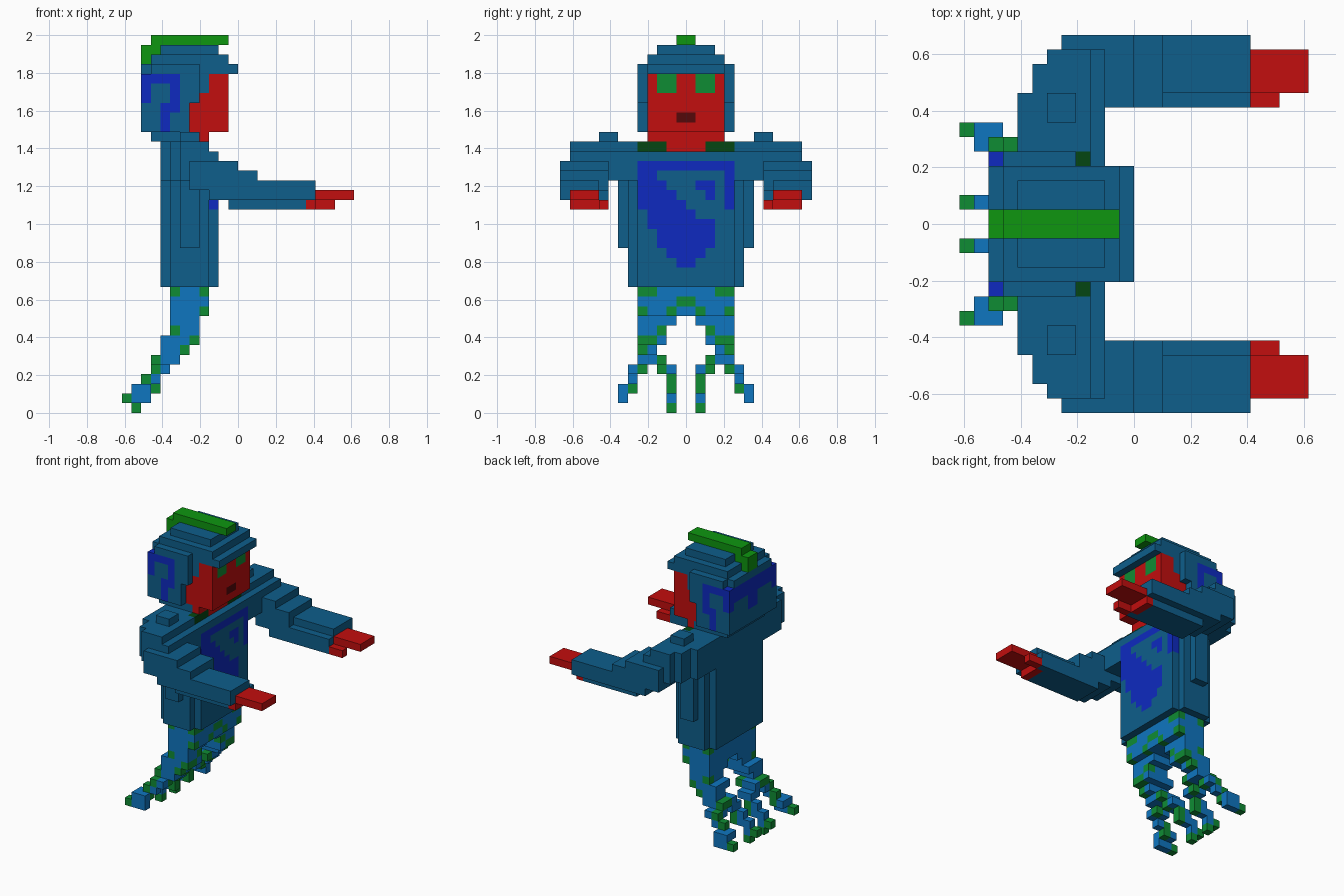
import bpy, bmesh, math
from mathutils import Vector

if "Cube" in bpy.data.objects:
    bpy.data.objects.remove(bpy.data.objects["Cube"], do_unlink=True)

U = 2 / 39  # edge of one block


def linear(c):
    c /= 255
    return c / 12.92 if c <= 0.04045 else ((c + 0.055) / 1.055) ** 2.4


COLOURS = {
    "steel_blue": (14, 94, 139),
    "deep_blue": (14, 42, 192),
    "bright_blue": (15, 118, 192),
    "leaf_green": (15, 140, 52),
    "crest_green": (14, 150, 16),
    "dark_green": (5, 70, 18),
    "red": (194, 14, 14),
    "maroon": (85, 8, 10),
}
MATS = {}
for name, rgb in COLOURS.items():
    m = bpy.data.materials.new(name)
    m.use_nodes = True
    col = tuple(linear(c) for c in rgb) + (1,)
    m.diffuse_color = col
    bsdf = m.node_tree.nodes["Principled BSDF"]
    bsdf.inputs["Base Color"].default_value = col
    bsdf.inputs["Roughness"].default_value = 0.8
    MATS[name] = m
INDEX = {n: i for i, n in enumerate(COLOURS)}

cells = {}  # (x, y, z) block -> [part, colour]


def span(x, y, z, mirror):
    for i in range(*x):
        for j in range(*y):
            for k in range(*z):
                yield i, j, k, ""
                if mirror:
                    yield i, -1 - j, k, "m"


def fill(part, colour, x, y, z, split=False):
    """Fill a box of blocks, mirrored across the middle plane."""
    for i, j, k, side in span(x, y, z, True):
        name = part + ("_front" if side else "_back") if split else part
        cells.setdefault((i, j, k), [name, colour])


def paint(colour, x, y, z, mirror=True):
    """Recolour blocks that are already filled."""
    for i, j, k, _ in span(x, y, z, mirror):
        if (i, j, k) in cells:
            cells[i, j, k][1] = colour


# Crest
for x, z in (((-9, -1), 38), ((-10, -8), 37), ((-10, -9), 36)):
    fill("crest", "crest_green", x, (0, 1), (z, z + 1))

# Cap, stepped
fill("cap", "steel_blue", (-8, -2), (0, 3), (37, 38))
fill("cap", "steel_blue", (-9, -1), (0, 4), (36, 37))
fill("cap", "steel_blue", (-10, 0), (0, 4), (35, 36))
fill("cap", "steel_blue", (-9, -4), (4, 5), (35, 36))

# Hood around the head
for x1, z in ((-4, (33, 35)), (-4, (32, 33)), (-5, (29, 32))):
    fill("hood", "steel_blue", (-10, x1), (0, 5), z)
fill("hood", "steel_blue", (-4, -3), (0, 4), (33, 35))
fill("hood", "steel_blue", (-9, -4), (0, 4), (28, 29))
# hood markings: sides, then back
for x, z in (((-10, -6), (34, 35)), ((-10, -9), (32, 34)),
             ((-7, -6), (31, 34)), ((-8, -7), (29, 32))):
    paint("deep_blue", x, (4, 5), z)
paint("deep_blue", (-10, -9), (0, 4), (33, 35))
paint("deep_blue", (-10, -9), (0, 1), (31, 33))

# Face with eyes and mouth
fill("face", "red", (-5, -1), (0, 4), (29, 35))
fill("face", "red", (-4, -3), (0, 4), (28, 29))
fill("face", "red", (-4, -3), (0, 2), (27, 28))
fill("face", "dark_green", (-4, -3), (2, 5), (27, 28))
paint("leaf_green", (-2, -1), (1, 3), (33, 35))
paint("maroon", (-2, -1), (0, 1), (30, 31))

# Torso
fill("torso", "steel_blue", (-8, -2), (0, 5), (13, 27))
fill("torso", "steel_blue", (-8, -3), (0, 5), (27, 28))
fill("torso", "steel_blue", (-7, -3), (5, 6), (13, 25))
fill("torso", "steel_blue", (-6, -4), (6, 7), (17, 25))
# tapered chest panel with an off-centre lighter patch
for half, z in ((5, (21, 26)), (4, (19, 21)), (3, (17, 19)), (2, (16, 17)), (1, (15, 16))):
    paint("deep_blue", (-3, -2), (0, half), z)
for y, z in (((-3, 4), 24), ((-2, 1), 23), ((3, 4), 23), ((-1, 2), 22),
             ((3, 4), 22), ((0, 4), 21), ((1, 4), 20), ((3, 4), 19)):
    paint("steel_blue", (-3, -2), y, (z, z + 1), False)

# Arms reaching forward: shoulder, upper arm, forearm
ARM = (
    ((-6, -4), (7, 9), (28, 29)),
    ((-8, -3), (5, 9), (24, 28)),
    ((-7, -3), (9, 11), (24, 28)),
    ((-6, -3), (11, 12), (24, 28)),
    ((-4, -2), (5, 12), (24, 27)),
    ((-5, 0), (8, 13), (23, 26)),
    ((-3, 2), (8, 13), (22, 25)),
    ((-1, 8), (9, 13), (22, 24)),
    ((-1, 8), (8, 9), (21, 23)),
    ((-1, 8), (9, 12), (21, 22)),
)
for x, y, z in ARM:
    fill("arm", "steel_blue", x, y, z, True)

# Hands with thumbs
fill("hand", "red", (8, 12), (9, 12), (22, 23), True)
fill("hand", "red", (8, 10), (8, 9), (21, 22), True)
paint("red", (7, 8), (9, 12), (21, 22))

# Legs sweeping back and splitting into two toes each
LEG = (
    ((-7, -3), (0, 5), (10, 13)), ((-7, -4), (1, 5), (9, 10)),
    ((-7, -4), (2, 5), (8, 9)), ((-8, -4), (2, 5), (7, 8)),
    ((-8, -5), (3, 5), (6, 7)),
    # inner toe
    ((-9, -6), (2, 4), (5, 6)), ((-9, -7), (1, 3), (4, 5)),
    ((-10, -8), (1, 2), (3, 4)), ((-11, -8), (1, 2), (2, 3)),
    ((-12, -10), (1, 2), (1, 2)), ((-11, -10), (1, 2), (0, 1)),
    # outer toe
    ((-9, -6), (4, 5), (5, 6)), ((-9, -7), (4, 6), (4, 5)),
    ((-10, -8), (5, 6), (3, 4)), ((-11, -9), (5, 7), (2, 3)),
    ((-12, -9), (6, 7), (1, 2)),
)
for x, y, z in LEG:
    fill("leg", "bright_blue", x, y, z, True)
# green scales on the legs: x, y, z of single blocks
SCALES = (
    (-7, 4, 12), (-4, 4, 12), (-4, 3, 12), (-4, 0, 11), (-4, 4, 10), (-4, 1, 10),
    (-7, 4, 8), (-5, 2, 8), (-5, 3, 7), (-5, 4, 7), (-6, 4, 6), (-7, 2, 5),
    (-9, 4, 5), (-9, 3, 5), (-9, 5, 4), (-8, 2, 4), (-8, 4, 4), (-10, 5, 3),
    (-9, 1, 3), (-9, 1, 2), (-10, 5, 2), (-12, 1, 1), (-12, 6, 1), (-11, 1, 0),
)
for i, j, k in SCALES:
    paint("leaf_green", (i, i + 1), (j, j + 1), (k, k + 1))

# Skin the blocks: one object per part, outer faces only
AXES = [Vector(v) for v in ((1, 0, 0), (0, 1, 0), (0, 0, 1))]
for part in sorted({c[0] for c in cells.values()}):
    bm = bmesh.new()
    verts = {}

    def vert(p):
        key = tuple(round(c) for c in p)
        if key not in verts:
            verts[key] = bm.verts.new(Vector(key) * U)
        return verts[key]

    for pos, (owner, colour) in cells.items():
        if owner != part:
            continue
        p = Vector(pos)
        for a in range(3):
            for s in (0, 1):
                n = AXES[a] * (2 * s - 1)
                if tuple(int(round(c)) for c in p + n) in cells:
                    continue
                u, v = AXES[(a + 1) % 3], AXES[(a + 2) % 3]
                o = p + AXES[a] * s
                ring = [o, o + u, o + u + v, o + v]
                f = bm.faces.new([vert(q) for q in (ring if s else ring[::-1])])
                f.material_index = INDEX[colour]
    bmesh.ops.dissolve_limit(bm, angle_limit=math.radians(1), verts=bm.verts[:],
                             edges=bm.edges[:], delimit={"MATERIAL"})
    mesh = bpy.data.meshes.new(part)
    for m in MATS.values():
        mesh.materials.append(m)
    bm.to_mesh(mesh)
    bm.free()
    bpy.context.collection.objects.link(bpy.data.objects.new(part, mesh))
